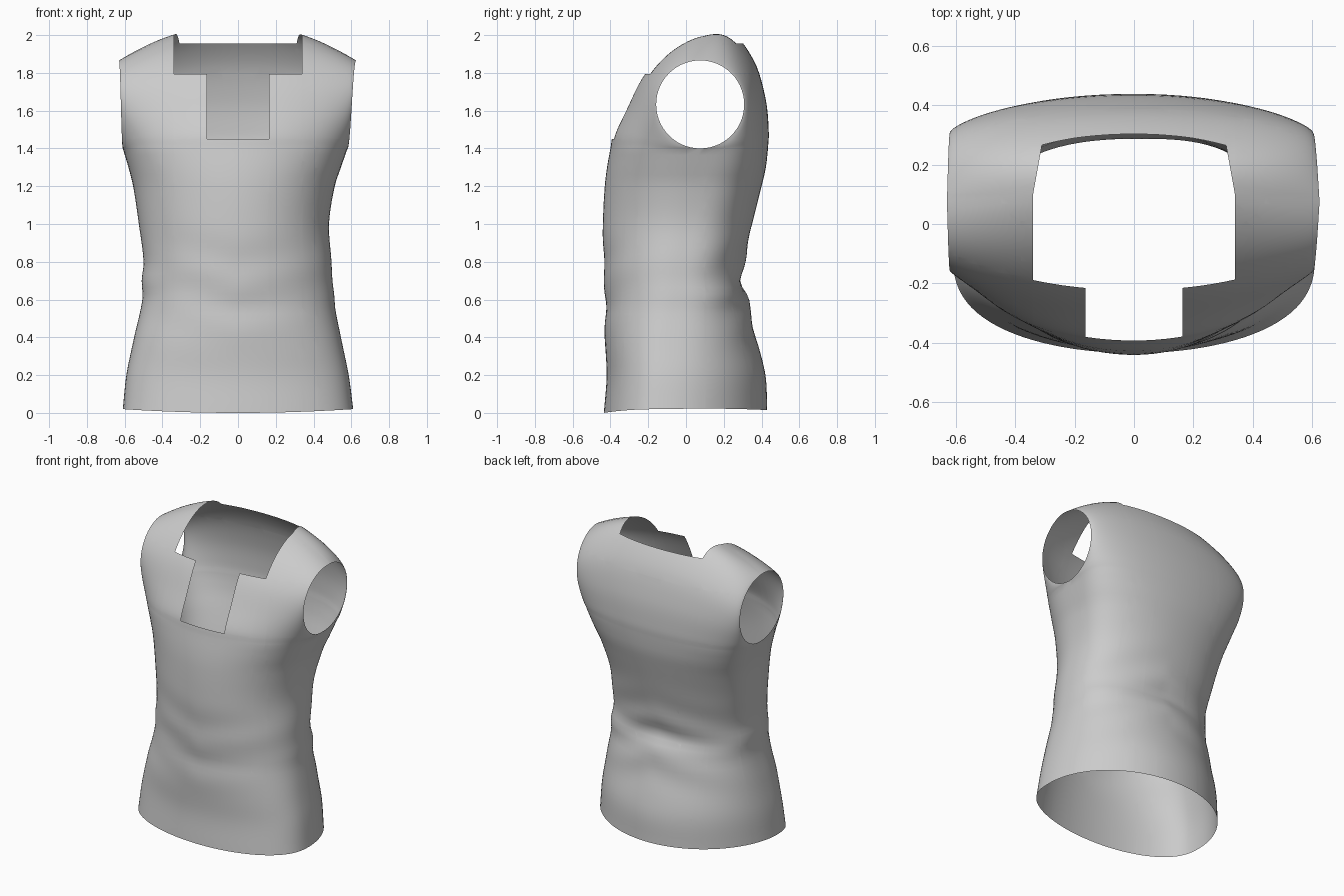
import bpy, bmesh, math
from mathutils import Vector

cube = bpy.data.objects.get("Cube")
if cube:
    bpy.data.objects.remove(cube, do_unlink=True)

# Body: height, right width, left width, seam y, front y, back y,
# front roundness, back roundness (lower is boxier)
BODY = [
    (0.0, 0.61, 0.61, -0.1, -0.435, 0.43, 0.75, 1.0),
    (0.2, 0.59, 0.585, -0.09, -0.42, 0.42, 0.77, 0.95),
    (0.4, 0.55, 0.545, -0.08, -0.43, 0.37, 0.82, 0.85),
    (0.55, 0.515, 0.515, -0.07, -0.425, 0.335, 0.88, 0.78),
    (0.62, 0.505, 0.51, -0.06, -0.43, 0.325, 0.9, 0.75),
    (0.7, 0.51, 0.5, -0.06, -0.43, 0.295, 0.92, 0.74),
    (0.8, 0.5, 0.495, -0.05, -0.435, 0.31, 0.94, 0.72),
    (1.0, 0.525, 0.482, -0.01, -0.44, 0.35, 0.94, 0.68),
    (1.2, 0.555, 0.512, 0.03, -0.43, 0.4, 0.86, 0.6),
    (1.3, 0.58, 0.545, 0.055, -0.418, 0.423, 0.78, 0.55),
    (1.4, 0.61, 0.58, 0.075, -0.4, 0.434, 0.7, 0.5),
]
# Arch over the shoulders on the centre line: y, z from chest over to back
ARCH = [(-0.4, 1.4), (-0.384, 1.48), (-0.325, 1.6), (-0.22, 1.8),
        (-0.065, 1.96), (0.11, 2.05), (0.235, 2.03), (0.362, 1.86),
        (0.422, 1.66), (0.438, 1.49), (0.434, 1.4)]
ARCH = [(i / 10, y, z) for i, (y, z) in enumerate(ARCH)]
HOLE_Y, HOLE_Z, HOLE_R = 0.075, 1.633, 0.233
COLS, BODY_ROWS, TOP_ROWS = 48, 40, 28


def spline(table, t):
    """Smooth interpolation of every column of a table keyed by its first."""
    n = len(table)
    i = max(0, min(n - 2, sum(row[0] <= t for row in table) - 1))

    def slope(j, c):
        a, b = table[max(j - 1, 0)], table[min(j + 1, n - 1)]
        return (b[c] - a[c]) / (b[0] - a[0])

    a, b = table[i], table[i + 1]
    h = b[0] - a[0]
    f = (t - a[0]) / h
    g = 1 - f
    return [a[c] * (1 + 2 * f) * g * g + b[c] * f * f * (3 - 2 * f)
            + h * f * g * (g * slope(i, c) - f * slope(i + 1, c))
            for c in range(1, len(a))]


def body_point(back, z, s):
    right, left, seam, front_y, back_y, front_k, back_k = spline(BODY, z)
    q, depth = math.sin(s), max(math.cos(s), 0)
    x = q * (left if q > 0 else right)
    y = seam + ((back_y if back else front_y) - seam) * depth ** (back_k if back else front_k)
    # Soft cloth folds around the waist
    fade = math.exp(-((z - 0.66) / 0.24) ** 2) * depth * (0.009 if back else 0.005)
    y += fade * math.sin(25 * z + (7 if back else -6) * abs(x) + 2 * x)
    # Hem lifts slightly at the sides and back
    lift = 0.02 * q * q + (0.015 * depth if back else 0)
    return Vector((x, y, z + lift * max(0, 1 - z / 0.3)))


def shoulder_point(back, u, s):
    t = 1 - u / 2 if back else u / 2
    arch_y, arch_z = spline(ARCH, t)
    angle = t * math.tau
    edge_y = HOLE_Y - HOLE_R * math.sin(angle)
    edge_z = HOLE_Z - HOLE_R * math.cos(angle)
    q, depth = math.sin(s), max(math.cos(s), 0)
    width = 0.58 + 0.045 * u if q > 0 else 0.61 + 0.02 * u
    # Roundness grows with the armhole opening, keeping the chest smooth
    power = BODY[-1][7 if back else 6]
    power += 0.3 * math.sin(math.pi * u) + (2 - power) * u ** (2 if back else 1.5)
    d = depth ** power
    return Vector((q * width, edge_y + (arch_y - edge_y) * d,
                   edge_z + (arch_z - edge_z) * d))


def add_panel(bm, back):
    """One sheet from hem to shoulder ridge, open along the armholes."""
    angles = [math.pi * (c / COLS - 0.5) for c in range(COLS + 1)]
    rows = [[body_point(back, 1.4 * r / BODY_ROWS, s) for s in angles]
            for r in range(BODY_ROWS + 1)]
    rows += [[shoulder_point(back, r / TOP_ROWS, s) for s in angles]
             for r in range(1, TOP_ROWS + 1)]
    grid = [[bm.verts.new(p) for p in row] for row in rows]
    for low, high in zip(grid, grid[1:]):
        for c in range(COLS):
            quad = [low[c], low[c + 1], high[c + 1], high[c]]
            bm.faces.new(quad[::-1] if back else quad)


def cut(bm, point, normal):
    bmesh.ops.bisect_plane(bm, geom=bm.verts[:] + bm.edges[:] + bm.faces[:],
                           dist=1e-5, plane_co=point, plane_no=normal)


NOTCH_X, NECK_X, TAPER, TAPER_Y = 0.163, 0.34, 0.18, 0.1
NOTCH_Z, FRONT_Z, BACK_Z = 1.45, 1.795, 1.955


def in_neckline(p):
    if abs(p.x) < NOTCH_X and p.y < 0 and p.z > NOTCH_Z:
        return True
    inside = abs(p.x) + TAPER * max(p.y - TAPER_Y, 0) < NECK_X
    return inside and p.z > (FRONT_Z if p.y < TAPER_Y else BACK_Z)


bm = bmesh.new()
for back in (False, True):
    add_panel(bm, back)
bmesh.ops.remove_doubles(bm, verts=bm.verts[:], dist=0.0005)

# Square neckline with a front notch, narrowing towards the back
for side in (1, -1):
    cut(bm, (side * NOTCH_X, 0, 0), (1, 0, 0))
    cut(bm, (side * NECK_X, 0, 0), (1, 0, 0))
    cut(bm, (side * NECK_X, TAPER_Y, 0), (side, TAPER, 0))
cut(bm, (0, TAPER_Y, 0), (0, 1, 0))
for z in (NOTCH_Z, FRONT_Z, BACK_Z):
    cut(bm, (0, 0, z), (0, 0, 1))
neck = [f for f in bm.faces if in_neckline(f.calc_center_median())]
bmesh.ops.delete(bm, geom=neck, context="FACES")

mesh = bpy.data.meshes.new("sleeveless_top")
bm.to_mesh(mesh)
bm.free()
for polygon in mesh.polygons:
    polygon.use_smooth = True

# Plain grey cloth
cloth = bpy.data.materials.new("light_grey_cloth")
cloth.use_nodes = True
grey = (0.6, 0.6, 0.6, 1)
cloth.diffuse_color = grey
cloth.node_tree.nodes["Principled BSDF"].inputs["Base Color"].default_value = grey
mesh.materials.append(cloth)

top = bpy.data.objects.new("sleeveless_top", mesh)
bpy.context.collection.objects.link(top)
